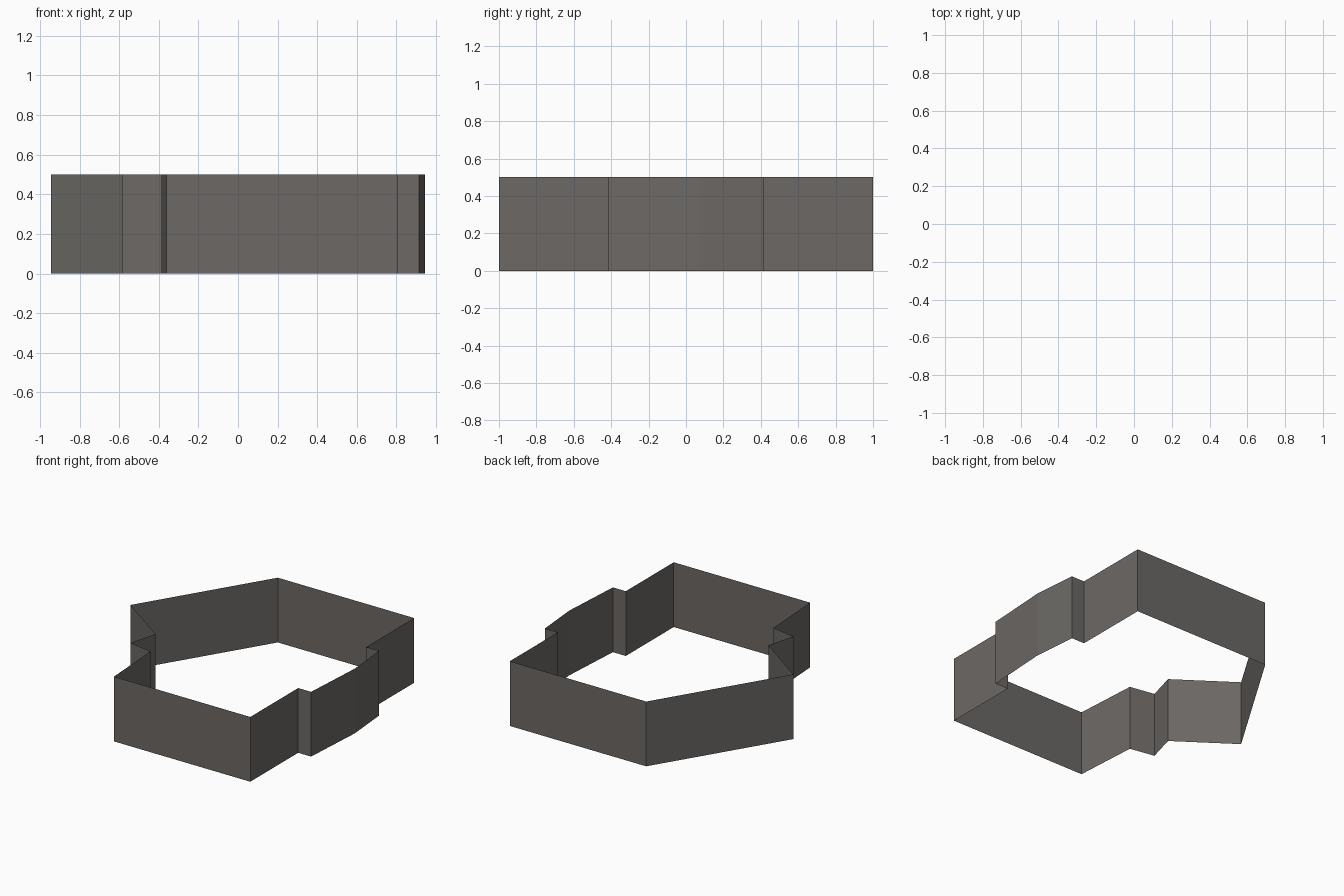
import bpy, bmesh

if "Cube" in bpy.data.objects:
    bpy.data.objects.remove(bpy.data.objects["Cube"])

# Dark warm grey for the whole wall
mat = bpy.data.materials.new("warm grey")
mat.diffuse_color = (0.15, 0.14, 0.13, 1.0)
mat.use_nodes = True
mat.node_tree.nodes["Principled BSDF"].inputs["Base Color"].default_value = mat.diffuse_color

HEIGHT = 0.5

# Outline seen from above, counter-clockwise
outline = [
    (-0.36, -1.0), (0.805, -1.0),                    # front wall
    (0.805, -0.415), (0.915, -0.415),                # right side step
    (0.945, 0.075),                                  # shallow bulge
    (0.915, 0.415), (0.805, 0.415),                  # right side step back
    (0.805, 1.0), (-0.36, 1.0),                      # back wall
    (-0.945, 0.04),                                  # left point
    (-0.525, -0.255), (-0.585, -0.475), (-0.39, -0.51),  # left notch
]

# Thin open wall: a closed outline pulled straight up
bm = bmesh.new()
verts = [bm.verts.new((x, y, 0.0)) for x, y in outline]
edges = [bm.edges.new((v, verts[(i + 1) % len(verts)])) for i, v in enumerate(verts)]
top = bmesh.ops.extrude_edge_only(bm, edges=edges)["geom"]
bmesh.ops.translate(bm, vec=(0, 0, HEIGHT),
                    verts=[g for g in top if isinstance(g, bmesh.types.BMVert)])

# Make the faces point outwards
bm.normal_update()
front = min(bm.faces, key=lambda f: f.calc_center_median().y)
bmesh.ops.recalc_face_normals(bm, faces=bm.faces)
if front.normal.y > 0:
    bmesh.ops.reverse_faces(bm, faces=bm.faces)

mesh = bpy.data.meshes.new("perimeter_wall")
bm.to_mesh(mesh)
bm.free()
mesh.materials.append(mat)
wall = bpy.data.objects.new("perimeter_wall", mesh)
bpy.context.collection.objects.link(wall)
